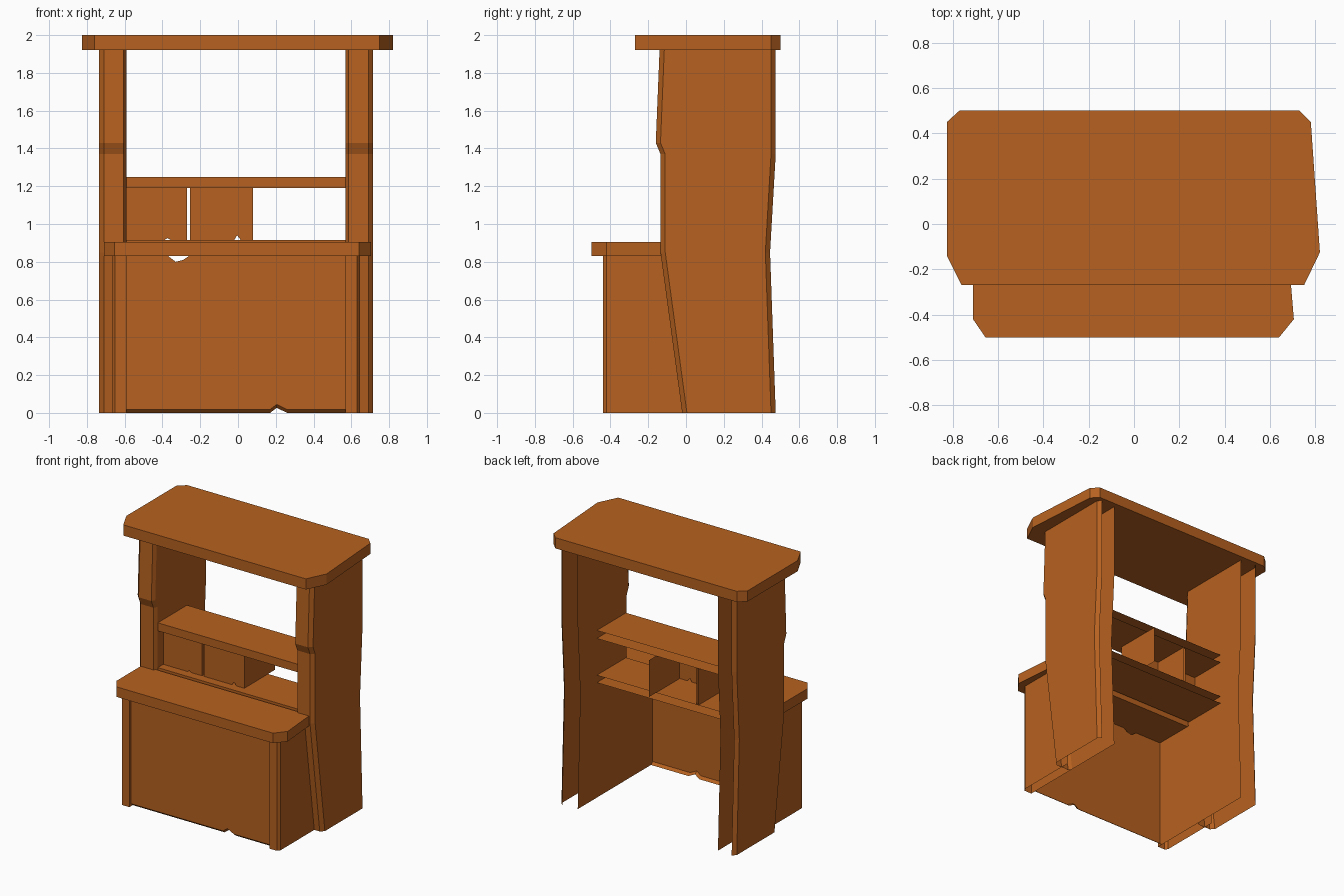
import bpy, bmesh

if "Cube" in bpy.data.objects:
    bpy.data.objects.remove(bpy.data.objects["Cube"])

wood = bpy.data.materials.new("wood")
wood.diffuse_color = (0.47, 0.12, 0.014, 1)
wood.use_nodes = True
wood.node_tree.nodes["Principled BSDF"].inputs["Base Color"].default_value = wood.diffuse_color
CX = -0.01  # mirror plane of the stall body


def make(name, polys):
    """Mesh object from a list of polygons."""
    bm = bmesh.new()
    for p in polys:
        bm.faces.new([bm.verts.new(c) for c in p])
    bmesh.ops.remove_doubles(bm, verts=bm.verts, dist=0.0005)
    bmesh.ops.recalc_face_normals(bm, faces=bm.faces)
    me = bpy.data.meshes.new(name)
    bm.to_mesh(me)
    bm.free()
    me.materials.append(wood)
    ob = bpy.data.objects.new(name, me)
    bpy.context.collection.objects.link(ob)
    return ob


def slab(name, outline, z0, z1):
    """Closed board with a flat outline."""
    lo = [(x, y, z0) for x, y in outline]
    hi = [(x, y, z1) for x, y in outline]
    n = len(lo)
    make(name, [lo, hi] + [(lo[i], lo[(i + 1) % n], hi[(i + 1) % n], hi[i]) for i in range(n)])


def loft(name, rows):
    """Open sheet through rows of points."""
    make(name, [(a[i], a[i + 1], b[i + 1], b[i])
                for a, b in zip(rows, rows[1:]) for i in range(len(a) - 1)])


def front_sheet(name, pts, y):
    make(name, [[(x, y, z) for x, z in pts]])


# Roof and counter boards with clipped corners
slab("roof_board", [(-.825, .45), (-.77, .5), (.73, .5), (.78, .45), (.82, -.125),
                    (.75, -.27), (-.76, -.27), (-.825, -.14)], 1.92, 2.0)
slab("counter_top", [(-.71, -.12), (-.71, -.42), (-.655, -.5), (.64, -.5),
                     (.705, -.42), (.68, -.12)], .83, .905)

# Hollow side posts (z, front y, back y) and base walls, open at back and bottom
levels = [(0, -.02, .475), (.85, -.135, .445), (1.37, -.135, .475),
          (1.43, -.16, .475), (1.92, -.14, .475)]
for s, side in ((-1, "left"), (1, "right")):
    rows = []
    for z, f, b in levels:
        sec = [(.58, b - .01), (.58, f + .025), (.595, f), (.70, f),
               (.725, f + .025), (.725, b - .025), (.70, b)]
        rows.append([(CX + s * x, y, z) for x, y in sec])
    loft(side + "_side_post", rows)
    sec = [(.58, .02), (.58, -.44), (.64, -.44), (.655, -.42), (.655, .05)]
    loft(side + "_base_wall", [[(CX + s * x, y, z) for x, y in sec] for z in (0, .83)])

# Front panel, chipped at top and bottom, with a chamfered lower edge
bottom = [(-.59, .018), (.17, .018), (.205, .045), (.26, .018), (.57, .018)]
front_sheet("front_panel", bottom + [(.57, .83), (-.26, .83), (-.29, .81),
                                     (-.33, .80), (-.37, .83), (-.59, .83)], -.42)
loft("front_panel_lower_edge", [[(x, -.42, z) for x, z in bottom],
                                [(x, -.40, z - .018) for x, z in bottom]])

# Shelves, open at the back
for name, z0, z1 in (("upper_shelf", 1.19, 1.25), ("lower_shelf", .86, .915)):
    sec = [(.24, z1), (-.105, z1), (-.105, z0), (.24, z0)]
    loft(name, [[(x, y, z) for y, z in sec] for x in (-.59, .57)])

# Drawer fronts and their dividers
front_sheet("left_drawer_front", [(-.59, .915), (-.39, .915), (-.375, .925), (-.355, .915),
                                  (-.27, .915), (-.27, 1.19), (-.59, 1.19)], -.04)
front_sheet("right_drawer_front", [(-.255, .915), (-.02, .915), (-.005, .94), (.015, .915),
                                   (.08, .915), (.08, 1.19), (-.255, 1.19)], -.04)
for name, x, back in (("drawer_divider", -.27, .24), ("drawer_divider_inner", -.255, .24),
                      ("drawer_end", .08, .32)):
    make(name, [[(x, -.04, .915), (x, back, .915), (x, back, 1.19), (x, -.04, 1.19)]])
